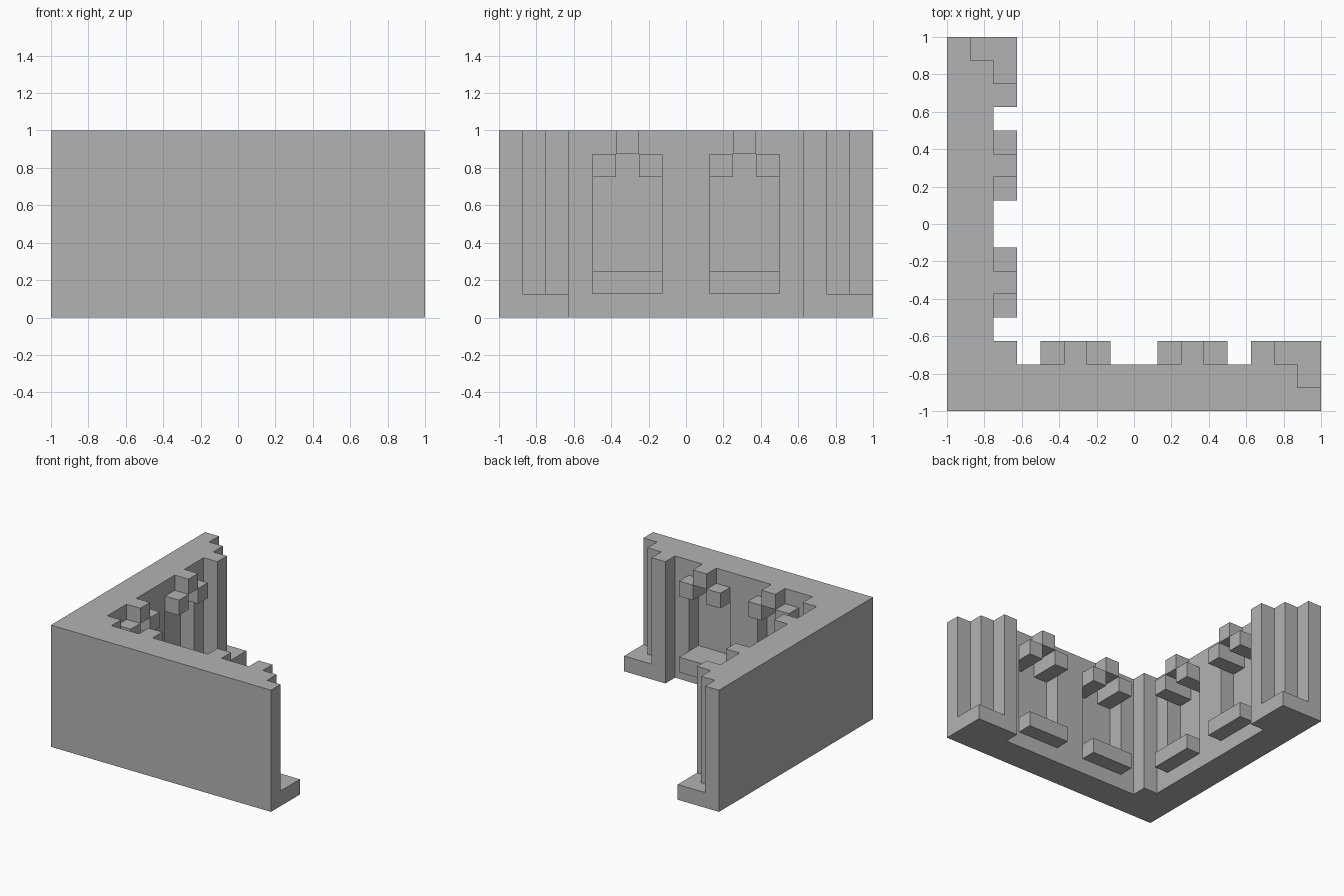
import bpy
import bmesh

if "Cube" in bpy.data.objects:
    bpy.data.objects.remove(bpy.data.objects["Cube"], do_unlink=True)

U = 1 / 8  # the whole model sits on a grid of eighths

stone = bpy.data.materials.new("stone_grey")
stone.use_nodes = True
GREY = (0.45, 0.45, 0.45, 1)
stone.diffuse_color = GREY
stone.node_tree.nodes["Principled BSDF"].inputs["Base Color"].default_value = GREY


def swap(p):
    """Reflect a point across the diagonal, from the front wall to the side wall."""
    return (p[1], p[0], p[2])


def add_prism(bm, ring, offset, diagonal=False):
    """Extrude a ring of 3D points by an offset, optionally on the side wall."""
    if diagonal:
        ring, offset = [swap(p) for p in ring], swap(offset)
    face = bm.faces.new([bm.verts.new([c * U for c in p]) for p in ring])
    new = bmesh.ops.extrude_face_region(bm, geom=[face])["geom"]
    verts = [v for v in new if isinstance(v, bmesh.types.BMVert)]
    bmesh.ops.translate(bm, verts=verts, vec=[c * U for c in offset])


def make_object(name, prisms):
    bm = bmesh.new()
    for prism in prisms:
        add_prism(bm, *prism)
    bmesh.ops.recalc_face_normals(bm, faces=bm.faces)
    mesh = bpy.data.meshes.new(name)
    bm.to_mesh(mesh)
    bm.free()
    mesh.materials.append(stone)
    obj = bpy.data.objects.new(name, mesh)
    bpy.context.collection.objects.link(obj)
    return obj


def plan(points):
    return [(x, y, 0) for x, y in points]


def block(x0, x1, z0, z1):
    """Ring for a block standing proud of the wall's inner face."""
    return [(x0, -6, z0), (x1, -6, z0), (x1, -6, z1), (x0, -6, z1)]


# Corner wall: one half of the plan, reflected across the diagonal
half = [(8, -8), (8, -7), (7, -7), (7, -6), (6, -6), (6, -5), (5, -5), (5, -6), (-5, -6)]
outline = [(-8, -8)] + half + [(-5, -5)] + [(y, x) for x, y in reversed(half)]
wall = make_object("corner_wall", [(plan(outline), (0, 0, 8))])

# Low feet that fill the stepped wall ends
foot = plan([(8, -7), (8, -5), (6, -5), (6, -6), (7, -6), (7, -7)])
for side, diagonal in (("front", False), ("side", True)):
    make_object(side + "_wall_foot", [(foot, (0, 0, 1), diagonal)])

# Niches with a stepped arch, each with a sill, two shoulders and a keystone
niches = []
for side, diagonal in (("front", False), ("side", True)):
    for label, x in (("near", -4), ("far", 1)):
        arch = [(0, 2), (3, 2), (3, 6), (2, 6), (2, 7), (1, 7), (1, 6), (0, 6)]
        niches.append(([(x + a, -7, z) for a, z in arch], (0, 1.5, 0), diagonal))
        parts = {
            "sill": [block(x, x + 3, 1, 2)],
            "shoulders": [block(x, x + 1, 6, 7), block(x + 2, x + 3, 6, 7)],
            "keystone": [block(x + 1, x + 2, 7, 8)],
        }
        for part, rings in parts.items():
            make_object(f"{side}_{label}_niche_{part}",
                        [(ring, (0, 1, 0), diagonal) for ring in rings])

# Cut the niches into the wall
cutter = make_object("niche_cutter", niches)
cutter.hide_render = True
cut = wall.modifiers.new("niches", "BOOLEAN")
cut.operation = "DIFFERENCE"
cut.solver = "EXACT"
cut.object = cutter
bpy.context.view_layer.objects.active = wall
bpy.ops.object.modifier_apply(modifier=cut.name)
bpy.data.objects.remove(cutter, do_unlink=True)
